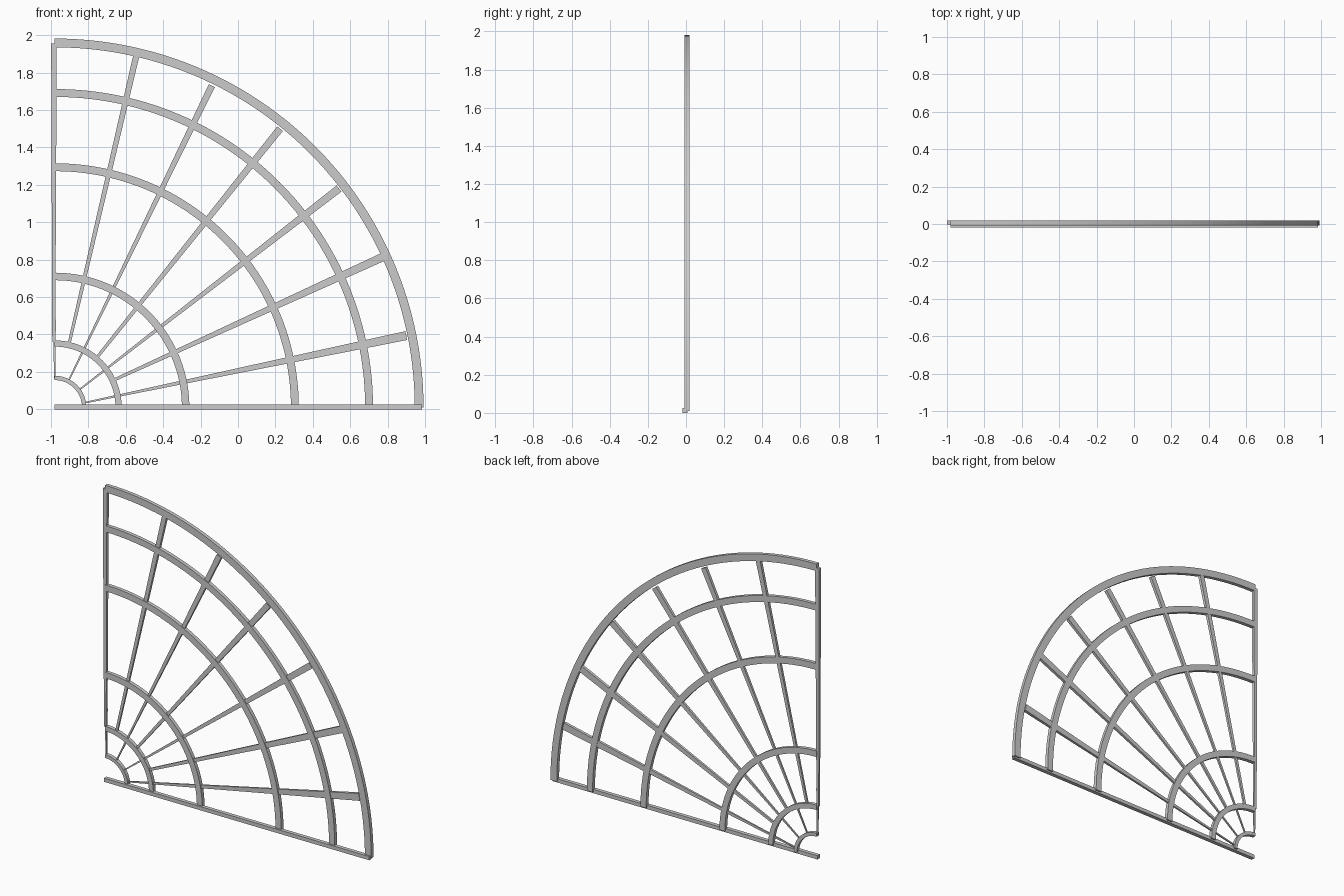
import bpy, bmesh, math
from mathutils import Vector

if "Cube" in bpy.data.objects:
    bpy.data.objects.remove(bpy.data.objects["Cube"])

CX, CZ = -0.98, 0.01          # hub of the fan
Y0, Y1 = -0.007, 0.018        # front and back of the rings


def make(name, bm):
    bmesh.ops.recalc_face_normals(bm, faces=bm.faces)
    me = bpy.data.meshes.new(name)
    bm.to_mesh(me)
    bm.free()
    ob = bpy.data.objects.new(name, me)
    bpy.context.collection.objects.link(ob)
    return ob


def loft(name, sections):
    """Skin a list of four-cornered sections and cap both ends."""
    bm = bmesh.new()
    rows = [[bm.verts.new(p) for p in s] for s in sections]
    for a, b in zip(rows, rows[1:]):
        for i in range(4):
            j = (i + 1) % 4
            bm.faces.new((a[i], a[j], b[j], b[i]))
    bm.faces.new(rows[0])
    bm.faces.new(rows[-1])
    return make(name, bm)


def ring(name, r_in, r_out, n=48):
    sections = []
    for k in range(n + 1):
        t = math.pi / 2 * k / n
        c, s = math.cos(t), math.sin(t)
        sections.append([(CX + r * c, y, CZ + r * s) for r, y in
                         ((r_in, Y0), (r_out, Y0), (r_out, Y1), (r_in, Y1))])
    ob = loft(name, sections)
    bpy.ops.object.select_all(action='DESELECT')
    ob.select_set(True)
    bpy.context.view_layer.objects.active = ob
    bpy.ops.object.shade_smooth_by_angle(angle=math.radians(30))


def rib(name, start, end, w0, w1, d0, d1, yc=0.007):
    """Tapered bar between two (x, z) points."""
    a, b = Vector(start), Vector(end)
    n = Vector((-(b - a).y, (b - a).x)).normalized()
    sections = []
    for p, w, d in ((a, w0, d0), (b, w1, d1)):
        sections.append([((p + n * u * w / 2).x, yc + v * d / 2, (p + n * u * w / 2).y)
                         for u, v in ((-1, -1), (1, -1), (1, 1), (-1, 1))])
    loft(name, sections)


# Curved rings
for i, (r_in, r_out) in enumerate(((0.146, 0.169), (0.325, 0.358), (0.68, 0.72),
                                   (1.263, 1.305), (1.66, 1.702), (1.925, 1.972))):
    ring(f"ring_{i + 1}", r_in, r_out)

# Tapered spokes: alternate ones begin at the first and second ring
spokes = (((-0.82, 0.035), (0.90, 0.394)), ((-0.66, 0.158), (0.77, 0.812)),
          ((-0.85, 0.103), (0.54, 1.18)), ((-0.758, 0.272), (0.225, 1.50)),
          ((-0.902, 0.16), (-0.14, 1.73)), ((-0.902, 0.355), (-0.545, 1.885)))
for i, (s, e) in enumerate(spokes):
    w1 = 0.048 - 0.003 * i
    inner = i % 2 == 0
    rib(f"spoke_{i + 1}", s, e, 0.008 if inner else 0.016, w1,
        0.008 if inner else 0.012, 0.02)

# Upright side post with its thin lower tip
rib("side_post", (-0.985, 0.36), (-0.984, 1.955), 0.016, 0.03, 0.014, 0.022)
rib("post_tip", (-0.98, 0.165), (-0.981, 0.48), 0.008, 0.014, 0.008, 0.012)

# Straight base bar
loft("base_bar", [[(x, y, z) for y, z in ((-0.018, 0), (0.008, 0), (0.008, 0.025), (-0.018, 0.025))]
                  for x in (-0.98, 0.985)])
